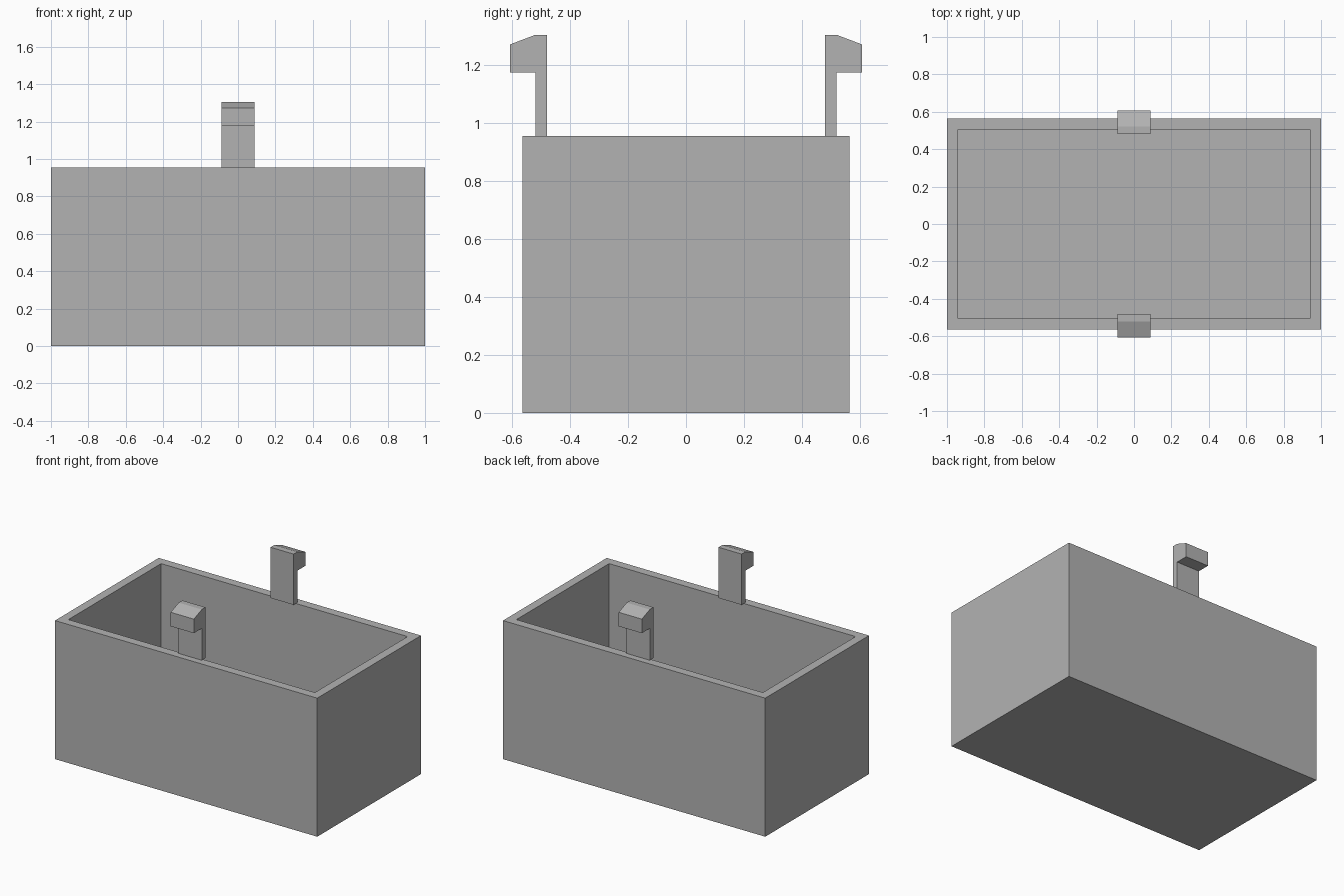
import bpy
import bmesh

cube = bpy.data.objects.get("Cube")
if cube:
    bpy.data.objects.remove(cube, do_unlink=True)

LENGTH, DEPTH, HEIGHT = 2.0, 1.13, 0.955
WALL = 0.085
CLIP_WIDTH = 0.176

grey = bpy.data.materials.new("plain grey")
grey.use_nodes = True
colour = (0.45, 0.45, 0.45, 1)
grey.diffuse_color = colour
grey.node_tree.nodes["Principled BSDF"].inputs["Base Color"].default_value = colour


def add_object(name, bm):
    bmesh.ops.recalc_face_normals(bm, faces=bm.faces)
    mesh = bpy.data.meshes.new(name)
    bm.to_mesh(mesh)
    bm.free()
    mesh.materials.append(grey)
    obj = bpy.data.objects.new(name, mesh)
    bpy.context.collection.objects.link(obj)
    return obj


# Open box: the top is inset to the rim, then pushed down to the floor
bm = bmesh.new()
bmesh.ops.create_cube(bm, size=1)
for v in bm.verts:
    v.co.x *= LENGTH
    v.co.y *= DEPTH
    v.co.z = (v.co.z + 0.5) * HEIGHT
top = max(bm.faces, key=lambda f: f.calc_center_median().z)
bmesh.ops.inset_region(bm, faces=[top], thickness=WALL)
well = bmesh.ops.extrude_face_region(bm, geom=[top])["geom"]
bmesh.ops.delete(bm, geom=[top], context="FACES_ONLY")
for v in well:
    if isinstance(v, bmesh.types.BMVert):
        v.co.z = WALL
add_object("open_box", bm)

# Snap clips: hooked side profile (y, z) extruded across the width
PROFILE = [(0.48, HEIGHT), (0.48, 1.305), (0.52, 1.305),
           (0.607, 1.272), (0.607, 1.175), (0.52, 1.175), (0.52, HEIGHT)]


def add_clip(name, side):
    bm = bmesh.new()
    face = bm.faces.new([bm.verts.new((-CLIP_WIDTH / 2, side * y, z))
                         for y, z in PROFILE])
    new = bmesh.ops.extrude_face_region(bm, geom=[face])["geom"]
    verts = [g for g in new if isinstance(g, bmesh.types.BMVert)]
    bmesh.ops.translate(bm, verts=verts, vec=(CLIP_WIDTH, 0, 0))
    add_object(name, bm)


add_clip("front_clip", -1)
add_clip("back_clip", 1)
